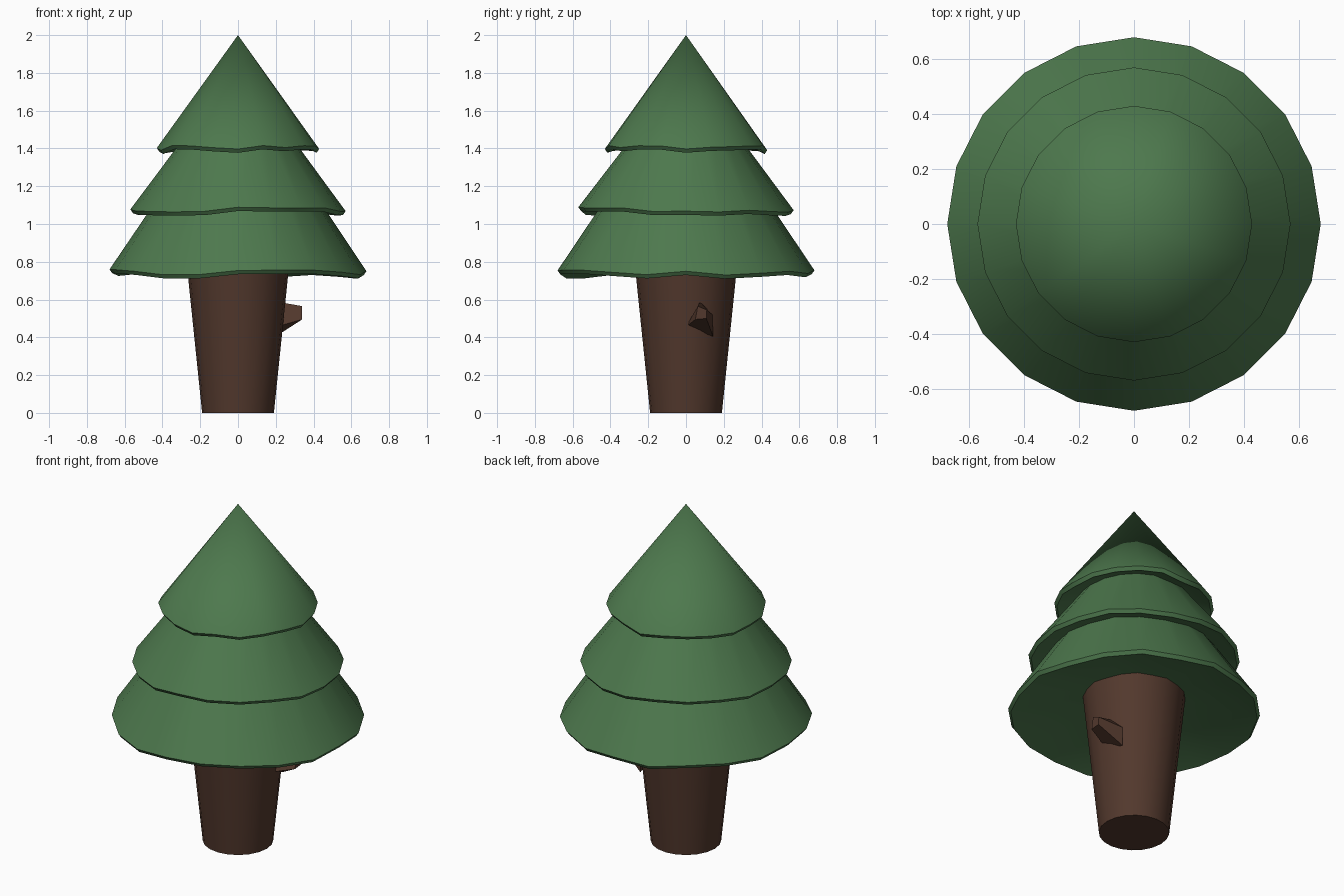
import bpy, bmesh, math, random

if "Cube" in bpy.data.objects:
    bpy.data.objects.remove(bpy.data.objects["Cube"])

random.seed(4)
SIDES = 20


def material(name, rgb):
    m = bpy.data.materials.new(name)
    m.diffuse_color = (*rgb, 1)
    m.use_nodes = True
    m.node_tree.nodes["Principled BSDF"].inputs["Base Color"].default_value = m.diffuse_color
    return m


green = material("needle_green", (0.075, 0.19, 0.075))
brown = material("bark_brown", (0.085, 0.04, 0.026))


def finish(name, bm, mat, smooth_angle=None):
    bmesh.ops.recalc_face_normals(bm, faces=bm.faces)
    mesh = bpy.data.meshes.new(name)
    bm.to_mesh(mesh)
    bm.free()
    mesh.materials.append(mat)
    ob = bpy.data.objects.new(name, mesh)
    bpy.context.collection.objects.link(ob)
    if smooth_angle:
        bpy.ops.object.select_all(action='DESELECT')
        ob.select_set(True)
        bpy.context.view_layer.objects.active = ob
        bpy.ops.object.shade_smooth_by_angle(angle=math.radians(smooth_angle))
    return ob


def ring(bm, r, z, waves=None):
    waves = waves or [0] * SIDES
    return [bm.verts.new((r * math.cos(2 * math.pi * i / SIDES),
                          r * math.sin(2 * math.pi * i / SIDES), z + waves[i]))
            for i in range(SIDES)]


def bridge(bm, a, b):
    n = len(a)
    for i in range(n):
        j = (i + 1) % n
        bm.faces.new((a[i], a[j], b[j], b[i]))


def fan(bm, loop, z):
    tip = bm.verts.new((0, 0, z))
    for i in range(len(loop)):
        bm.faces.new((loop[i], loop[(i + 1) % len(loop)], tip))


def tier(name, r, z, top_r, top_z, waves):
    """Wavy-rimmed cone with a thin lip and a shallow hollow underside."""
    bm = bmesh.new()
    rim = ring(bm, r, z + 0.008, waves)
    lip = ring(bm, r - 0.014, z - 0.012, waves)
    if top_r:
        top = ring(bm, top_r, top_z)
        bridge(bm, rim, top)
        bm.faces.new(top)
    else:
        fan(bm, rim, top_z)
    bridge(bm, rim, lip)
    fan(bm, lip, z + 0.17)
    finish(name, bm, green, 40)


def wobble():
    return [random.uniform(-0.015, 0.015) for _ in range(SIDES)]


# Foliage, bottom to top
low = [0, -.02, -.01, 0, -.012, .005, -.01, .01, .005, -.005,
       .01, .008, 0, -.018, -.018, .004, .006, .006, -.005, -.018]
tier("lower_foliage", 0.68, 0.742, 0.3, 1.32, low)
tier("middle_foliage", 0.57, 1.068, 0.25, 1.505, wobble())
tier("top_foliage", 0.43, 1.395, 0, 2.0, wobble())

# Trunk, wider at the top
bm = bmesh.new()
base, crown = ring(bm, 0.19, 0), ring(bm, 0.283, 0.9)
bridge(bm, base, crown)
bm.faces.new(base)
bm.faces.new(crown)
finish("trunk", bm, brown, 40)

# Broken branch stub on the right side
bm = bmesh.new()
root = [(0.0, 0.455), (0.075, 0.59), (0.14, 0.52), (0.143, 0.405)]
tip = [(0.05, 0.495), (0.062, 0.565), (0.11, 0.545), (0.108, 0.50)]
a = [bm.verts.new((0.20, y, z)) for y, z in root]
b = [bm.verts.new((0.34, y, z)) for y, z in tip]
bridge(bm, a, b)
bm.faces.new(a)
bm.faces.new(b)
finish("branch_stub", bm, brown)
